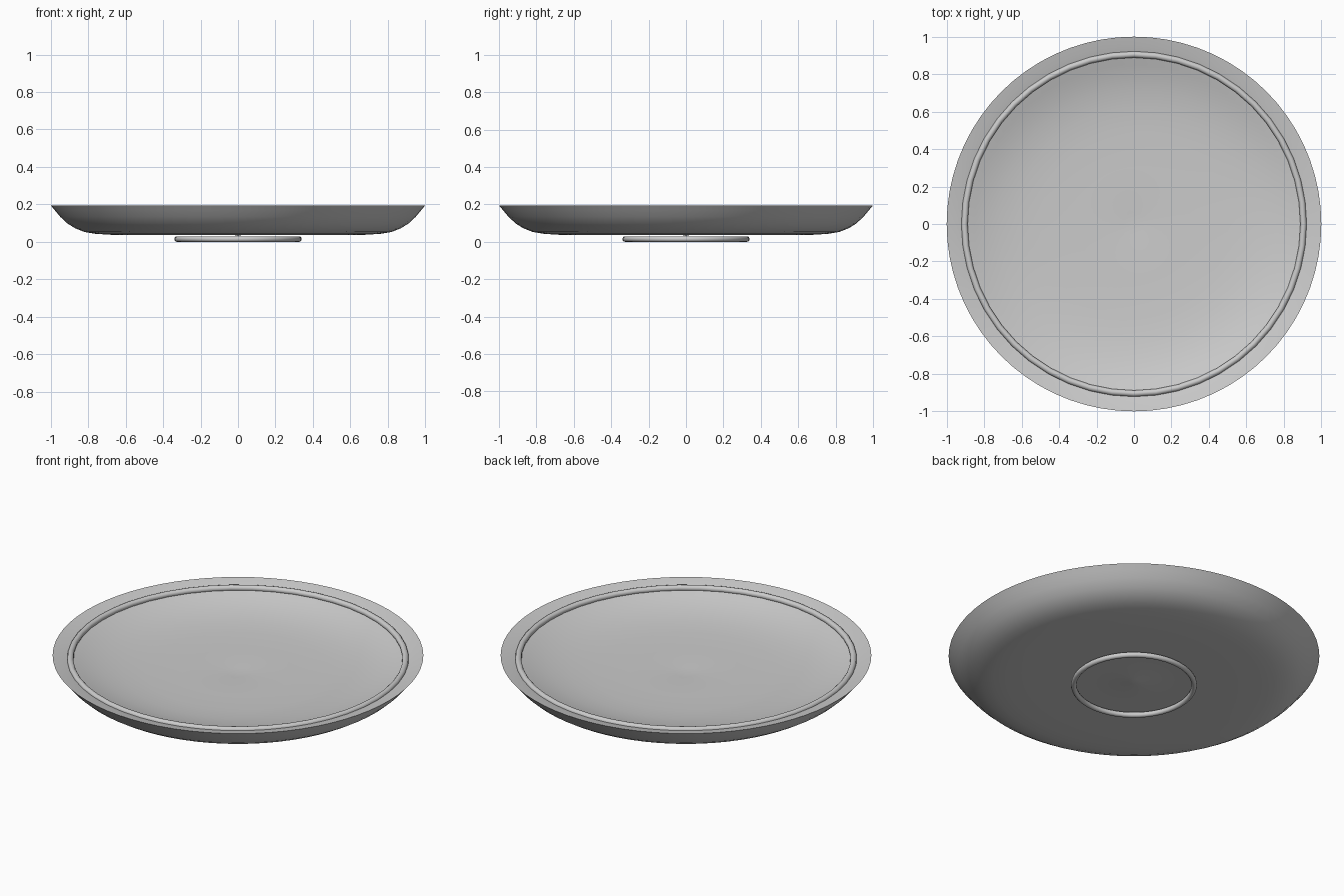
import bpy, bmesh, math

if "Cube" in bpy.data.objects:
    bpy.data.objects.remove(bpy.data.objects["Cube"])

grey = bpy.data.materials.new("plain grey")
grey.diffuse_color = (0.6, 0.6, 0.6, 1)
grey.use_nodes = True
grey.node_tree.nodes["Principled BSDF"].inputs["Base Color"].default_value = grey.diffuse_color


def finish(obj, angle=40):
    obj.data.materials.append(grey)
    bpy.ops.object.select_all(action='DESELECT')
    obj.select_set(True)
    bpy.context.view_layer.objects.active = obj
    bpy.ops.object.shade_smooth_by_angle(angle=math.radians(angle))


def lathe(name, profile, steps):
    """Spin an (r, z) profile around the z axis."""
    bm = bmesh.new()
    verts = [bm.verts.new((r, 0, z)) for r, z in profile]
    edges = [bm.edges.new(pair) for pair in zip(verts, verts[1:])]
    bmesh.ops.spin(bm, geom=verts + edges, cent=(0, 0, 0), axis=(0, 0, 1),
                   angle=math.tau, steps=steps, use_duplicate=False)
    bmesh.ops.remove_doubles(bm, verts=bm.verts, dist=1e-4)
    bmesh.ops.recalc_face_normals(bm, faces=bm.faces)
    mesh = bpy.data.meshes.new(name)
    bm.to_mesh(mesh)
    bm.free()
    obj = bpy.data.objects.new(name, mesh)
    bpy.context.collection.objects.link(obj)
    finish(obj)


def ring(name, radius, tube, z):
    bpy.ops.mesh.primitive_torus_add(major_radius=radius, minor_radius=tube,
                                     major_segments=48, minor_segments=12,
                                     location=(0, 0, z))
    obj = bpy.context.object
    obj.name = name
    finish(obj, 60)


# Dish body: underside from the centre out to the rim, then back over the top
underside = [(0, 0.032), (0.03, 0.038), (0.25, 0.038), (0.5, 0.037), (0.68, 0.038),
             (0.76, 0.043), (0.82, 0.053), (0.87, 0.073), (0.91, 0.098),
             (0.95, 0.135), (0.98, 0.171), (1.0, 0.195)]
topside = [(0.95, 0.184), (0.9, 0.17), (0.85, 0.153), (0.79, 0.136), (0.72, 0.12),
           (0.62, 0.106), (0.5, 0.098), (0.3, 0.094), (0.06, 0.093), (0, 0.088)]
lathe("dish_body", underside + topside, 72)

# Raised bead inside the rim and the foot ring below
ring("rim_bead", 0.905, 0.017, 0.175)
ring("foot_ring", 0.325, 0.015, 0.015)
